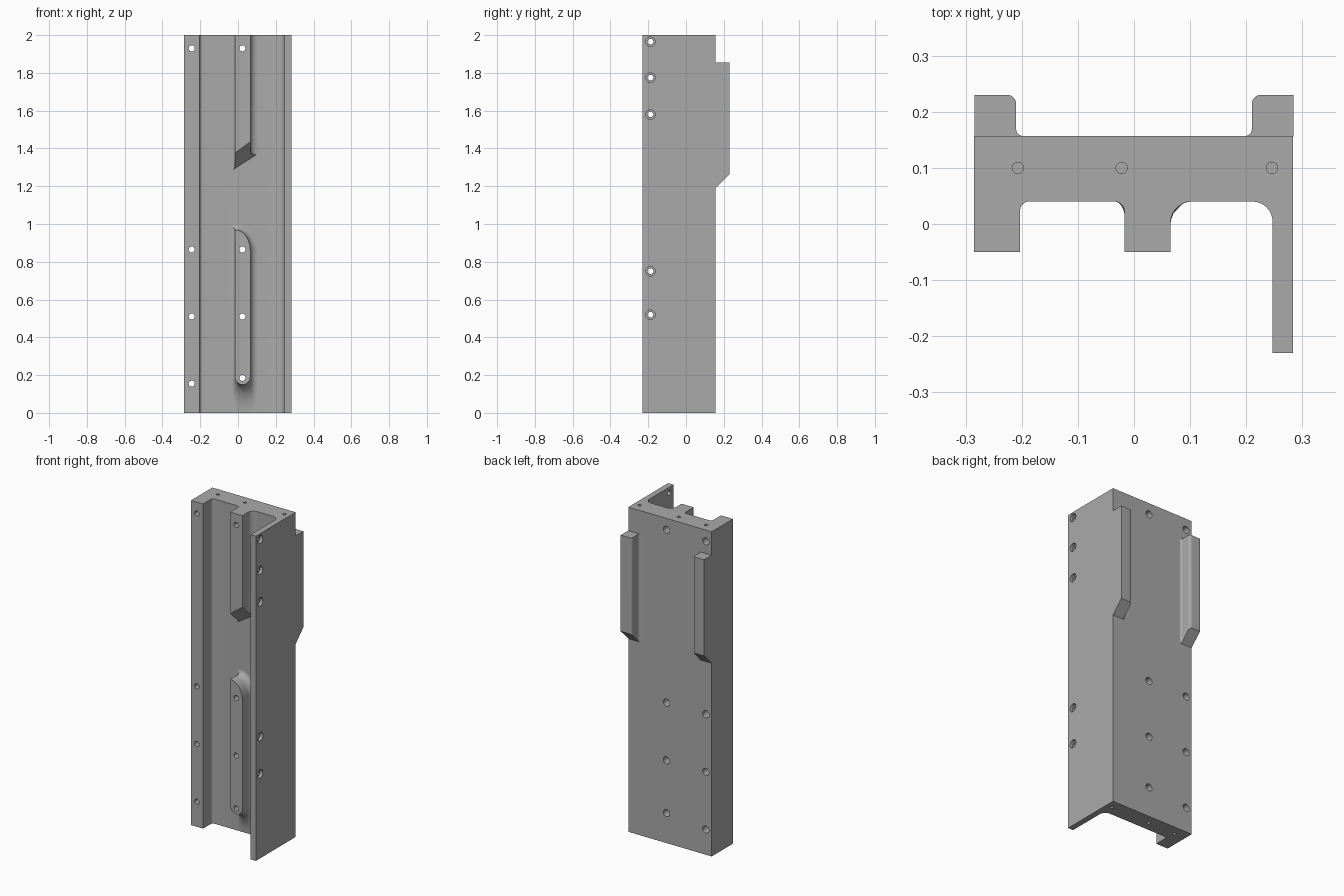
import bpy
from math import sin, cos, pi, radians
from mathutils import Vector

cube = bpy.data.objects.get("Cube")
if cube:
    bpy.data.objects.remove(cube, do_unlink=True)

metal = bpy.data.materials.new("grey metal")
metal.use_nodes = True
GREY = (0.40, 0.40, 0.40, 1)
metal.diffuse_color = GREY
metal.node_tree.nodes["Principled BSDF"].inputs["Base Color"].default_value = GREY


def loft(rings):
    """Skin a stack of equal rings and cap both ends."""
    n = len(rings[0])
    verts = [p for ring in rings for p in ring]
    faces = [(k * n + i, k * n + (i + 1) % n, (k + 1) * n + (i + 1) % n, (k + 1) * n + i)
             for k in range(len(rings) - 1) for i in range(n)]
    faces += [tuple(range(n))[::-1], tuple(range(len(verts) - n, len(verts)))]
    return verts, faces


def make(name, parts):
    """Join lofted parts into one object."""
    verts, faces = [], []
    for v, f in parts:
        base = len(verts)
        verts += v
        faces += [tuple(i + base for i in face) for face in f]
    mesh = bpy.data.meshes.new(name)
    mesh.from_pydata(verts, [], faces)
    mesh.materials.append(metal)
    obj = bpy.data.objects.new(name, mesh)
    bpy.context.collection.objects.link(obj)
    bpy.ops.object.select_all(action='DESELECT')
    obj.select_set(True)
    bpy.context.view_layer.objects.active = obj
    bpy.ops.object.mode_set(mode='EDIT')
    bpy.ops.mesh.select_all(action='SELECT')
    bpy.ops.mesh.normals_make_consistent(inside=False)
    bpy.ops.object.mode_set(mode='OBJECT')
    return obj


def rounded(points, steps=8):
    """Round the corners of a polygon of (x, y, radius) right-angle points."""
    out = []
    for i, (x, y, r) in enumerate(points):
        c = Vector((x, y))
        if r == 0:
            out.append(c)
            continue
        a = (Vector(points[i - 1][:2]) - c).normalized() * r
        b = (Vector(points[(i + 1) % len(points)][:2]) - c).normalized() * r
        for k in range(steps + 1):
            t = k / steps * pi / 2
            out.append(c + a * (1 - sin(t)) + b * (1 - cos(t)))
    return out


def extrude(profile, bottom, top):
    """Extrude upward; bottom is a function of x and y."""
    return loft([[(p.x, p.y, bottom(p.x, p.y)) for p in profile],
                 [(p.x, p.y, top) for p in profile]])


def stepped_hole(origin, axis, sections, sides=24):
    """Turned cutter; sections are (distance along axis, radius)."""
    axis = Vector(axis)
    u = axis.orthogonal().normalized()
    w = axis.cross(u)
    ring = [u * cos(2 * pi * i / sides) + w * sin(2 * pi * i / sides) for i in range(sides)]
    return loft([[tuple(Vector(origin) + axis * d + q * r) for q in ring] for d, r in sections])


FACE, BACK, RIB = 0.04, 0.157, -0.05

# Main channel: plate, short leg and tall flange
channel = make("channel_body", [extrude(rounded([
    (-.285, RIB, 0), (-.203, RIB, 0), (-.203, FACE, .016), (.247, FACE, .036),
    (.247, -.23, 0), (.283, -.23, 0), (.283, BACK, 0), (-.285, BACK, 0)]),
    lambda x, y: 0, 2)])

# Upper rib with a slanted, curved lower end
upper_rib = make("upper_rib", [extrude(rounded([
    (-.017, RIB, 0), (.065, RIB, 0), (.065, FACE, .038), (.11, FACE, 0),
    (.11, FACE + .001, 0), (-.04, FACE + .001, 0), (-.04, FACE, 0), (-.017, FACE, .018)]),
    lambda x, y: 1.285 + (FACE - y) + min(.08, 2 * max(0, x - .035)), 2)])

# Lower rib: outline points with the direction in which the fillet spreads
outline = []
for k in range(17):
    a = pi + pi * k / 16
    outline.append((.024 + .041 * cos(a), .19 + .041 * sin(a), cos(a), sin(a)))
for k in range(13):
    a = pi / 2 * k / 12
    outline.append((-.017 + .082 * cos(a), .86 + .11 * sin(a), cos(a), sin(a)))
outline[-1] = (-.017, .97, -1, 1)


def rib_ring(t):
    ring = []
    for x, z, nx, nz in outline:
        side = .018 if nx < 0 else .038
        height = side + (.088 - side) * max(0, -nz)
        spread = 1 - cos(t)
        drop = .149 * max(-1, 1.5 * nz) if nz < 0 else .03 * nz
        ring.append((x + nx * side * spread, FACE - height * (1 - sin(t)),
                     max(0, z + drop * spread)))
    return ring


rings = [[(x, RIB, z) for x, z, _, _ in outline]]
rings += [rib_ring(pi / 2 * k / 8) for k in range(9)]
rings.append([(x, FACE + .001, z) for x, _, z in rings[-1]])
lower_rib = make("lower_rib", [loft(rings)])

# Rear pads with slanted lower ends, mirrored
for name, s in (("right_rear_pad", -1), ("left_rear_pad", 1)):
    pad = rounded([(s * .284, BACK - .001, 0), (s * .284, .23, 0), (s * .21, .23, .016),
                   (s * .21, BACK, .012), (s * .19, BACK, 0), (s * .19, BACK - .001, 0)])
    make(name, [extrude(pad, lambda x, y: 1.19 + (y - BACK), 1.855)])

# Bolt holes: through the plate, through the flange, and blind in both ends
holes = []
for x, heights in ((-.245, (1.93, .865, .51, .155)), (.023, (1.93, .865, .51, .185))):
    for z in heights:
        holes.append(stepped_hole((x, -.1, z), (0, 1, 0),
                                  [(0, .016), (.2, .016), (.2, .022), (.3, .022)]))
for z in (1.965, 1.775, 1.58, .75, .52):
    holes.append(stepped_hole((.2, -.188, z), (1, 0, 0),
                              [(0, .015), (.065, .015), (.065, .025), (.12, .025)]))
for x in (-.207, -.022, .246):
    for z in (-.05, 1.95):
        holes.append(stepped_hole((x, .1, z), (0, 0, 1), [(0, .01), (.1, .01)]))
cutter = make("hole_cutter", holes)
cutter.hide_render = True

for obj in (channel, upper_rib, lower_rib):
    mod = obj.modifiers.new("holes", 'BOOLEAN')
    mod.operation = 'DIFFERENCE'
    mod.solver = 'EXACT'
    mod.object = cutter
    bpy.context.view_layer.objects.active = obj
    bpy.ops.object.modifier_apply(modifier=mod.name)
bpy.data.objects.remove(cutter, do_unlink=True)

# Smooth fillets, crisp edges
bpy.ops.object.select_all(action='DESELECT')
for obj in bpy.context.collection.objects:
    if obj.type == 'MESH':
        obj.select_set(True)
        bpy.context.view_layer.objects.active = obj
bpy.ops.object.shade_smooth_by_angle(angle=radians(30))
